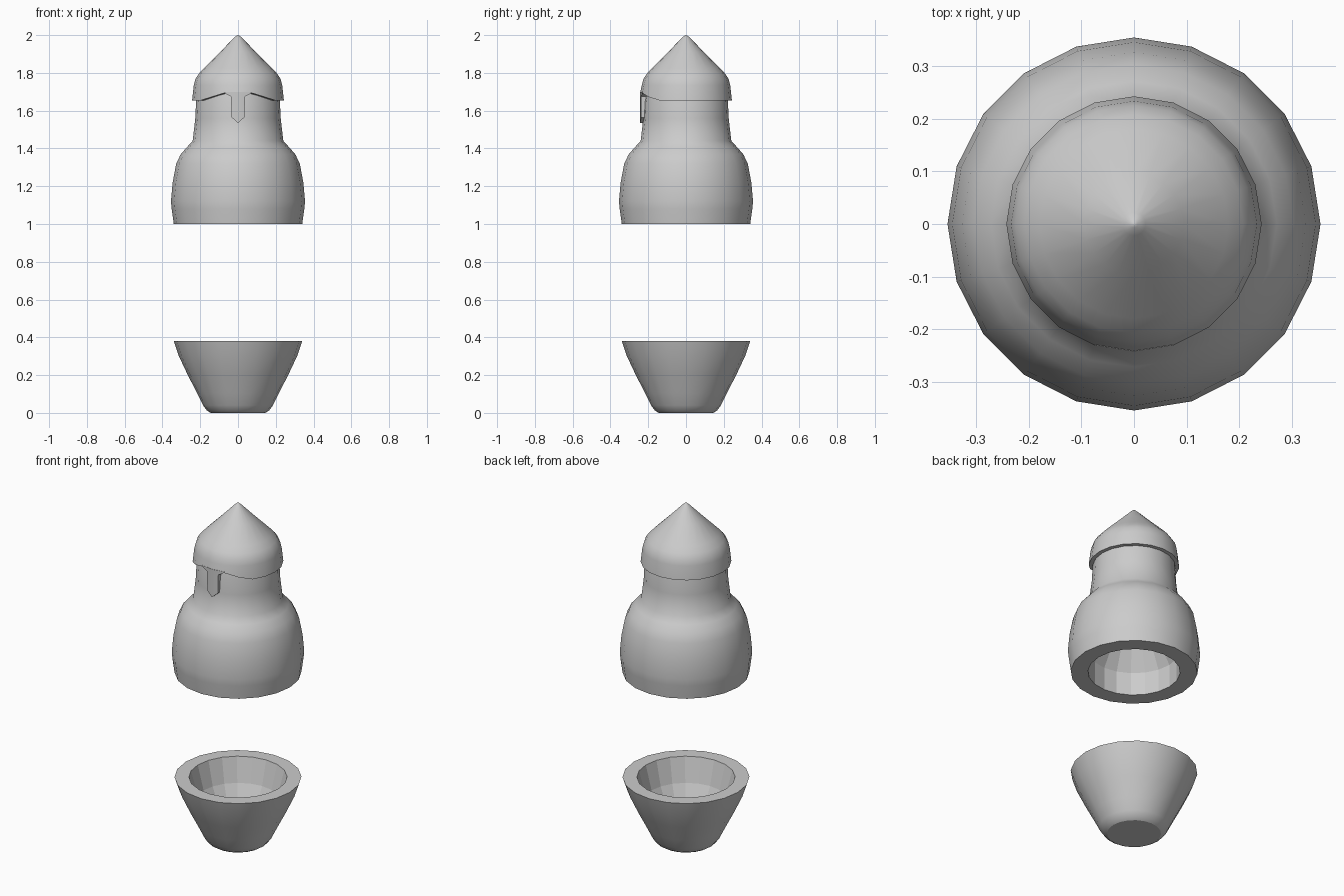
import bpy, bmesh, math

if "Cube" in bpy.data.objects:
    bpy.data.objects.remove(bpy.data.objects["Cube"])

SIDES = 20


def finish(name, bm, flat_from=None):
    """Store the mesh, smooth it with sharp edges, keep hollow insides faceted."""
    bmesh.ops.recalc_face_normals(bm, faces=bm.faces)
    flat = [f.index for f in bm.faces if flat_from is not None and f.index >= flat_from]
    me = bpy.data.meshes.new(name)
    bm.to_mesh(me)
    bm.free()
    me.shade_smooth()
    me.set_sharp_from_angle(angle=math.radians(40))
    for i in flat:
        me.polygons[i].use_smooth = False
    ob = bpy.data.objects.new(name, me)
    bpy.context.collection.objects.link(ob)
    return ob


def lathe(name, profile, inner_row=None, lift=None):
    """Spin a (radius, z) profile; lift(row, angle) can raise single points."""
    bm = bmesh.new()
    rings = []
    for row, (r, z) in enumerate(profile):
        ring = []
        for k in range(SIDES):
            a = 2 * math.pi * k / SIDES
            dz = lift(row, k) if lift else 0
            ring.append(bm.verts.new((r * math.cos(a), r * math.sin(a), z + dz)))
        rings.append(ring)
    for a, b in zip(rings, rings[1:]):
        for k in range(SIDES):
            n = (k + 1) % SIDES
            bm.faces.new((a[k], a[n], b[n], b[k]))
    bm.faces.new(rings[0])
    bm.faces.new(rings[-1])
    bm.faces.index_update()
    return finish(name, bm, None if inner_row is None else inner_row * SIDES)


# Lower half: thick-walled cup
lathe("lower_cup", [
    (0.145, 0), (0.165, 0.013), (0.185, 0.04), (0.217, 0.105), (0.268, 0.205),
    (0.315, 0.305), (0.34, 0.38), (0.263, 0.38), (0.225, 0.24), (0.17, 0.13), (0.12, 0.08)],
    inner_row=7)

# Upper half: head and body, hollow from below
lathe("upper_body", [
    (0.20, 1.74), (0.222, 1.65), (0.226, 1.56), (0.24, 1.44), (0.272, 1.405),
    (0.304, 1.368), (0.327, 1.32), (0.346, 1.22), (0.355, 1.12), (0.351, 1.08), (0.34, 1.0),
    (0.247, 1.0), (0.247, 1.135), (0.17, 1.27), (0.08, 1.33)], inner_row=11)

# Helmet: rim is raised over the face; the front vertex is number 15
BROW = {0: 0.038, 1: 0.038, 2: 0.017}


def brow_lift(row, k):
    return BROW.get(abs(k - 15), 0) if row < 2 else 0


lathe("helmet", [
    (0.215, 1.655), (0.243, 1.655), (0.234, 1.735), (0.226, 1.767), (0.208, 1.795),
    (0.18, 1.825), (0.095, 1.91), (0.022, 1.985), (0.007, 1.998), (0.001, 2.0)],
    lift=brow_lift)

# Nose guard: mirrored outline bent along the helmet front
half = [(0.075, 1.70), (0.06, 1.686), (0.037, 1.675), (0.034, 1.565)]
left = [(-x, z) for x, z in half]
bm = bmesh.new()
layers = []
for depth in (0.0, 0.028):
    def vert(x, z):
        return bm.verts.new((x, -0.243 + abs(x) * 0.16 + depth, z))
    top, tip = vert(0, 1.70), vert(0, 1.535)
    loops = [[top] + [vert(*p) for p in side] + [tip] for side in (half, left)]
    for loop in loops:
        bm.faces.new(loop)
    layers.append(loops)
for front, back in zip(*layers):
    for i in range(len(front) - 1):
        bm.faces.new((front[i], front[i + 1], back[i + 1], back[i]))
finish("nose_guard", bm)
